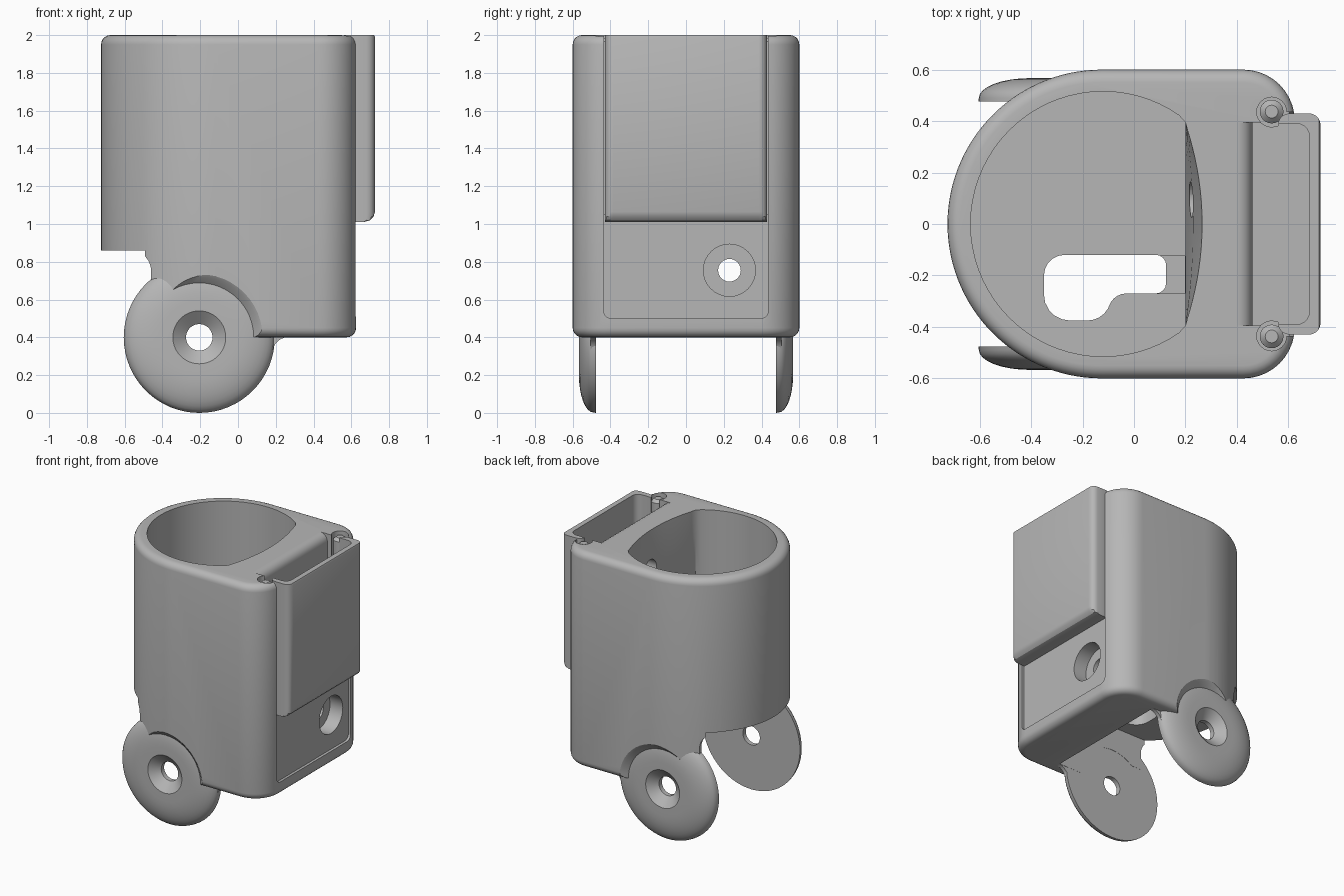
import bpy, bmesh, math
from math import sin, cos, pi

if "Cube" in bpy.data.objects:
    bpy.data.objects.remove(bpy.data.objects["Cube"])

grey = bpy.data.materials.new("plain_grey")
grey.diffuse_color = (0.47, 0.47, 0.47, 1)
grey.use_nodes = True
grey.node_tree.nodes["Principled BSDF"].inputs["Base Color"].default_value = grey.diffuse_color


def loft(name, rings, closed=False):
    """Skin a list of equal-length rings; cap the ends unless closed."""
    bm = bmesh.new()
    vs = [[bm.verts.new(p) for p in r] for r in rings]
    n = len(vs[0])
    pairs = list(zip(vs, vs[1:])) + ([(vs[-1], vs[0])] if closed else [])
    for a, b in pairs:
        for i in range(n):
            j = (i + 1) % n
            bm.faces.new((a[i], a[j], b[j], b[i]))
    if not closed:
        bm.faces.new(vs[0])
        bm.faces.new(vs[-1])
    bmesh.ops.recalc_face_normals(bm, faces=bm.faces)
    me = bpy.data.meshes.new(name)
    bm.to_mesh(me)
    bm.free()
    me.materials.append(grey)
    ob = bpy.data.objects.new(name, me)
    bpy.context.collection.objects.link(ob)
    return ob


def place(pts, axis, h):
    if axis == 'x':
        return [(h, u, v) for u, v in pts]
    if axis == 'y':
        return [(u, h, v) for u, v in pts]
    return [(u, v, h) for u, v in pts]


def prism(name, pts, axis, a, b):
    return loft(name, [place(pts, axis, a), place(pts, axis, b)])


def arc(cx, cy, r, a0, a1, n):
    return [(cx + r * cos(math.radians(a0 + (a1 - a0) * i / n)),
             cy + r * sin(math.radians(a0 + (a1 - a0) * i / n))) for i in range(n + 1)]


def circle(cx, cy, r, n=48):
    return arc(cx, cy, r, 0, 360, n)[:-1]


def round_rect(x0, x1, y0, y1, r, n=5):
    return (arc(x1 - r, y1 - r, r, 0, 90, n) + arc(x0 + r, y1 - r, r, 90, 180, n)
            + arc(x0 + r, y0 + r, r, 180, 270, n) + arc(x1 - r, y0 + r, r, 270, 360, n))


def cut(ob, *cutters):
    bpy.context.view_layer.objects.active = ob
    for c in cutters:
        m = ob.modifiers.new("cut", 'BOOLEAN')
        m.operation, m.solver, m.object = 'DIFFERENCE', 'EXACT', c
        bpy.ops.object.modifier_apply(modifier=m.name)
        bpy.data.objects.remove(c)


# Body: D-shaped column with rounded top and bottom edges
def outline(d):
    return (arc(0.425, 0.4, 0.2 - d, 0, 90, 10) + arc(-0.125, 0, 0.6 - d, 90, 270, 60)
            + arc(0.425, -0.4, 0.2 - d, 270, 360, 10))


R = 0.05
steps = [i * pi / 10 for i in range(6)]
body = loft("body",
            [place(outline(R - R * sin(t)), 'z', 0.4 + R - R * cos(t)) for t in steps]
            + [place(outline(R - R * cos(t)), 'z', 2 - R + R * sin(t)) for t in steps])

# Round socket, flattened toward the floor on one side
FLOOR = 0.95


def socket(flat, bulge, z):
    return [(min(x, flat + bulge * (1 - (y / 0.39) ** 2)) if abs(y) < 0.39 else min(x, 0.2), y, z)
            for x, y in circle(-0.12, 0, 0.515, 72)]


cut(body, loft("socket_cutter", [socket(0.2, 0, FLOOR), socket(0.2, 0, 1.5),
                                 socket(0.2, 0.03, 1.8), socket(0.2, 0.065, 2.0),
                                 socket(0.2, 0.07, 2.05)]))

# Hinge clearance between the ears, and the open heel
HX, HZ = -0.205, 0.4
gap = arc(HX, HZ, 0.46, 90, -60, 30) + [(HX, -0.2), (-1, -0.2), (-1, 0.86)]
heel = [(-1, 0.861)] + arc(-0.57, 0.751, 0.11, 90, 0, 8) + [(-0.46, 0.62), (HX, 0.62),
                                                           (HX, 0.2), (-1, 0.2)]
cut(body,
    prism("gap_cutter", gap, 'y', -0.475, 0.475),
    prism("heel_cutter", heel, 'y', -0.8, 0.8),
    loft("boss_cutter", [place(circle(HX, HZ, r), 'y', y) for r, y in
                         ((0.38, -0.63), (0.32, -0.59), (0.28, -0.55),
                          (0.28, 0.55), (0.32, 0.59), (0.38, 0.63))]))

# Keyhole slot through the socket floor
key = (arc(-0.27, -0.2, 0.08, 90, 180, 5) + arc(-0.25, -0.275, 0.1, 180, 270, 5)
       + arc(-0.18, -0.285, 0.09, 270, 330, 4) + arc(-0.03, -0.34, 0.07, 150, 90, 4)
       + arc(0.085, -0.23, 0.04, 270, 360, 4) + arc(0.085, -0.16, 0.04, 0, 90, 4))
cut(body, prism("keyhole_cutter", key, 'z', 0.3, 1.1),
    prism("ledge_cutter", [(0.05, -0.27), (0.199, -0.27), (0.199, -0.125), (0.05, -0.125)],
          'z', 0.88, 1.0))

# Recessed panel, screw hole with counterbore, cord hole
cut(body,
    prism("panel_cutter", round_rect(-0.435, 0.435, 0.5, 2.3, 0.04), 'x', 0.605, 0.8),
    prism("screw_cutter", circle(0.23, 0.755, 0.06, 24), 'x', -0.2, 0.8),
    prism("counterbore_cutter", circle(0.23, 0.755, 0.138, 32), 'x', 0.5, 0.8),
    prism("cord_cutter", circle(0.095, 1.74, 0.07, 24), 'x', 0.1, 0.55))

# Cover pocket with a softened inner lip
lip = [(0.395, 2.02), (0.395, 2.0)] + arc(0.40, 1.94, 0.06, 90, 0, 5) + [(0.46, 1.08), (0.7, 1.08),
                                                                        (0.7, 2.02)]
cut(body, prism("pocket_cutter", lip, 'y', -0.395, 0.395))
for s in (-1, 1):
    cut(body, prism("groove_cutter", circle(0.535, s * 0.435, 0.058, 24), 'z', 1.05, 2.1),
        prism("rail_cutter", [(0.53, s * 0.38), (0.7, s * 0.38), (0.7, s * 0.435),
                              (0.53, s * 0.435)], 'z', 1.05, 2.1))


# Cover: open-topped box with a slanted lower front edge
def shell(front, z):
    return place([(min(x, front), y) for x, y in
                  round_rect(0.56, 0.725, -0.43, 0.43, 0.045)], 'z', z)


cover = loft("cover", [shell(0.665, 1.01), shell(0.70, 1.02), shell(0.718, 1.04),
                       shell(0.725, 1.065), shell(0.725, 1.99), shell(0.72, 2.0)])
cut(cover, prism("cover_cutter", round_rect(0.4, 0.682, -0.39, 0.39, 0.05), 'z', 1.08, 2.2))

parts = [body, cover]
for s, side in ((-1, "front"), (1, "back")):
    # Cover hooks that sit in the body grooves
    hook = circle(0.535, s * 0.437, 0.046, 24)
    top = circle(0.535, s * 0.437, 0.025, 24)
    parts.append(loft(side + "_hook", [place(hook, 'z', 1.05), place(hook, 'z', 1.965),
                                       place(top, 'z', 1.985)]))
    # Domed hinge ears with countersunk holes
    prof = [(0.07, 0.476), (0.4, 0.476)]
    prof += [(0.2 + 0.198 * cos(t), 0.49 + 0.077 * sin(t)) for t in [i * pi / 16 for i in range(9)]]
    prof += [(0.14, 0.567), (0.07, 0.51)]
    parts.append(loft(side + "_ear", [place(circle(HX, HZ, r, 64), 'y', s * y) for r, y in prof],
                      closed=True))
    # Fillet between ear and underside
    web = [(0.05, 0.46), (0.27, 0.46), (0.27, 0.402)] + arc(0.27, 0.312, 0.09, 90, 170, 6) \
        + [(0.12, 0.32)]
    parts.append(prism(side + "_ear_fillet", web, 'y', s * 0.477, s * 0.505))

# Smooth shading with sharp edges kept
for ob in parts:
    bpy.ops.object.select_all(action='DESELECT')
    ob.select_set(True)
    bpy.context.view_layer.objects.active = ob
    bpy.ops.object.shade_smooth_by_angle(angle=math.radians(32))
